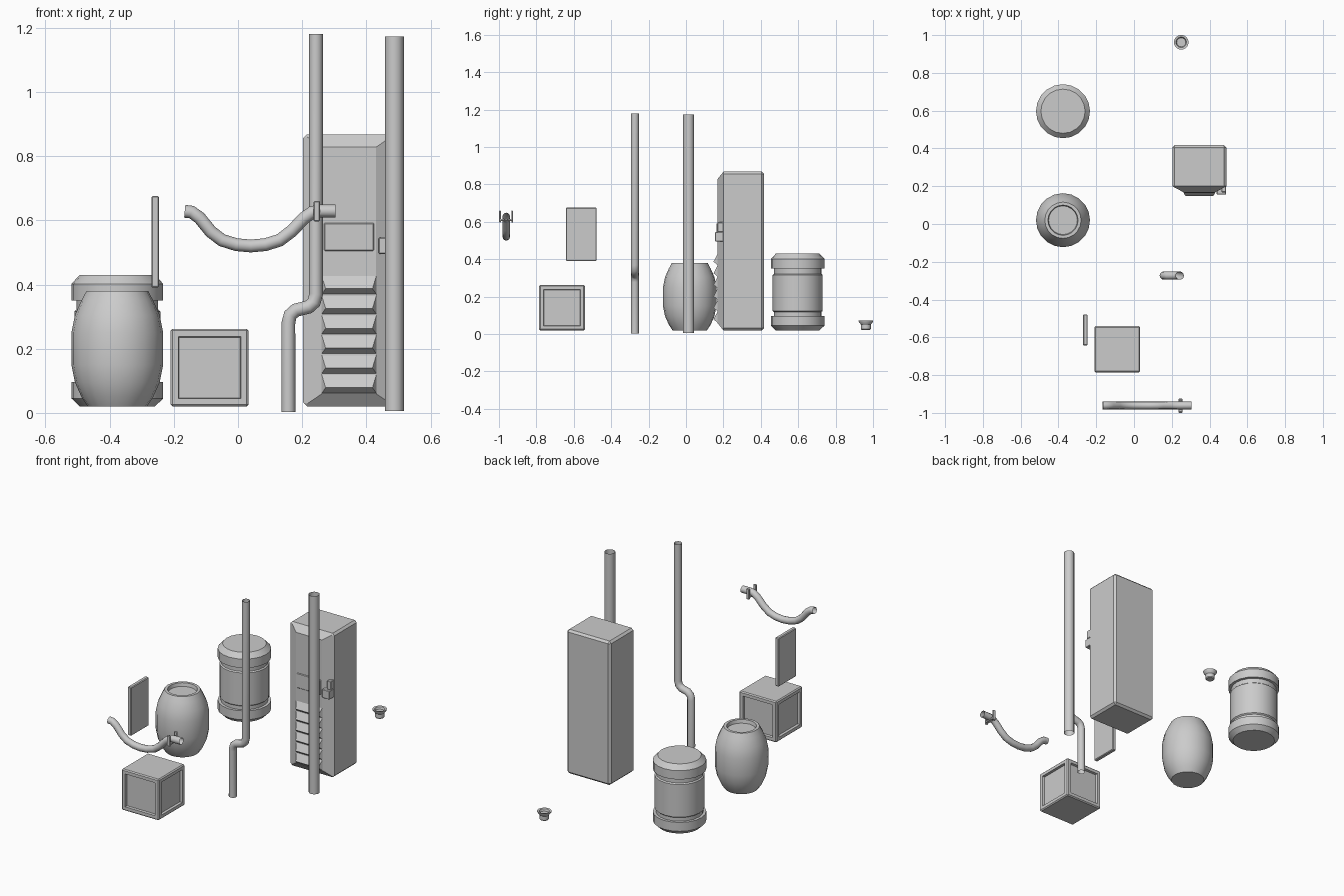
import bpy, bmesh, math
from mathutils import Vector

if "Cube" in bpy.data.objects:
    bpy.data.objects.remove(bpy.data.objects["Cube"])


def add(name, bm, smooth=None):
    bmesh.ops.recalc_face_normals(bm, faces=bm.faces)
    me = bpy.data.meshes.new(name)
    bm.to_mesh(me)
    bm.free()
    ob = bpy.data.objects.new(name, me)
    bpy.context.collection.objects.link(ob)
    if smooth:
        bpy.ops.object.select_all(action='DESELECT')
        ob.select_set(True)
        bpy.context.view_layer.objects.active = ob
        bpy.ops.object.shade_smooth_by_angle(angle=math.radians(smooth))
    return ob


def hull(pts):
    bm = bmesh.new()
    for p in pts:
        bm.verts.new(p)
    bmesh.ops.convex_hull(bm, input=bm.verts)
    bmesh.ops.dissolve_limit(bm, angle_limit=0.01, verts=bm.verts, edges=bm.edges)
    return bm


def box(x, y, z, bevel=0):
    bm = hull([(a, b, c) for a in x for b in y for c in z])
    if bevel:
        bmesh.ops.bevel(bm, geom=bm.edges[:], offset=bevel, segments=1, affect='EDGES')
    return bm


def lathe(name, x, y, profile, n=20):
    bm = bmesh.new()
    rings = [[bm.verts.new((x + r * math.cos(2 * math.pi * i / n),
                            y + r * math.sin(2 * math.pi * i / n), z))
              for i in range(n)] for r, z in profile]
    for a, b in zip(rings, rings[1:]):
        for i in range(n):
            j = (i + 1) % n
            bm.faces.new((a[i], a[j], b[j], b[i]))
    bm.faces.new(rings[0])
    bm.faces.new(rings[-1])
    return add(name, bm, 30)


def tube(name, y, r, path, n=12):
    # open-ended pipe following a path in the xz plane
    bm = bmesh.new()
    pts = [Vector((px, y, pz)) for px, pz in path]
    rings = []
    for k, p in enumerate(pts):
        t = Vector((0, 0, 0))
        if k:
            t += (p - pts[k - 1]).normalized()
        if k < len(pts) - 1:
            t += (pts[k + 1] - p).normalized()
        side = Vector((0, 1, 0))
        up = t.normalized().cross(side)
        rings.append([bm.verts.new(p + r * (math.cos(a) * side + math.sin(a) * up))
                      for a in (2 * math.pi * i / n for i in range(n))])
    for a, b in zip(rings, rings[1:]):
        for i in range(n):
            j = (i + 1) % n
            bm.faces.new((a[i], a[j], b[j], b[i]))
    return add(name, bm, 40)


# Open barrel with recessed top
lathe("open_barrel", -0.376, 0.02,
      [(.092, .02), (.112, .05), (.132, .095), (.143, .15), (.143, .25), (.132, .305),
       (.112, .35), (.096, .38), (.08, .38), (.076, .36)])

# Banded drum
lathe("banded_drum", -0.376, 0.597,
      [(.117, .02), (.143, .045), (.143, .097), (.127, .097), (.127, .118), (.134, .124),
       (.134, .316), (.127, .322), (.127, .35), (.143, .35), (.143, .402), (.117, .43)])

# Small cup
lathe("cup", 0.25, 0.962,
      [(.022, .022), (.026, .027), (.026, .05), (.038, .066), (.039, .072),
       (.028, .07), (.024, .058)], 16)

# Crate with recessed side panels
bm = box((-.21, .033), (-.785, -.541), (.02, .262), .006)
bm.normal_update()
sides = [f for f in bm.faces if f.calc_area() > .03 and abs(f.normal.z) < .1]
bmesh.ops.inset_individual(bm, faces=sides, thickness=.026)
bmesh.ops.inset_individual(bm, faces=sides, thickness=.003, depth=-.014)
add("crate", bm)

# Upright board
add("board", box((-.27, -.246), (-.642, -.478), (.39, .676), .004))

# Pipes
tube("straight_pole", .014, .0295, [(.487, .006), (.487, 1.173)])
tube("bent_pipe", -.273, .0215,
     [(.157, .003), (.157, .28), (.163, .305), (.18, .32), (.22, .33), (.237, .345),
      (.243, .37), (.243, 1.18)])
tube("hanging_hose", -.961, .02,
     [(-.166, .628), (-.145, .626), (-.12, .608), (-.085, .565), (-.05, .538), (-.005, .524),
      (.04, .52), (.085, .524), (.13, .538), (.168, .567), (.205, .606), (.23, .624),
      (.25, .629), (.304, .629)])

# Hose clamp: two uprights and a cross bar
for nm, y in (("front", (-1.0, -.99)), ("rear", (-.934, -.924))):
    add("clamp_upright_" + nm, box((.236, .256), y, (.597, .66), .003))
add("clamp_bar", box((.236, .256), (-.995, -.929), (.604, .616), .002))

# Locker with chamfered front
bm = hull([(x, y, z) for y in (.2, .417) for x in (.203, .489) for z in (.02, .868)]
          + [(x, .168, z) for x in (.262, .43) for z in (.06, .828)])
rear = [e for e in bm.edges if max(v.co.y for v in e.verts) > .4]
bmesh.ops.bevel(bm, geom=rear, offset=.012, segments=1, affect='EDGES')
add("locker", bm)

# Louvre slats
for i in range(6):
    z = .43 - i * .0617
    add("louvre_slat_%d" % (i + 1),
        hull([(x, .17, h) for x in (.26, .432) for h in (z, z - .0617)]
             + [(x, .147, z - .043) for x in (.273, .419)]))

# Locker plate and latch
add("locker_plate", box((.268, .424), (.163, .18), (.505, .592), .003))
add("latch_lower", box((.438, .487), (.155, .21), (.495, .546), .003))
add("latch_upper", box((.462, .487), (.168, .21), (.546, .598), .003))
